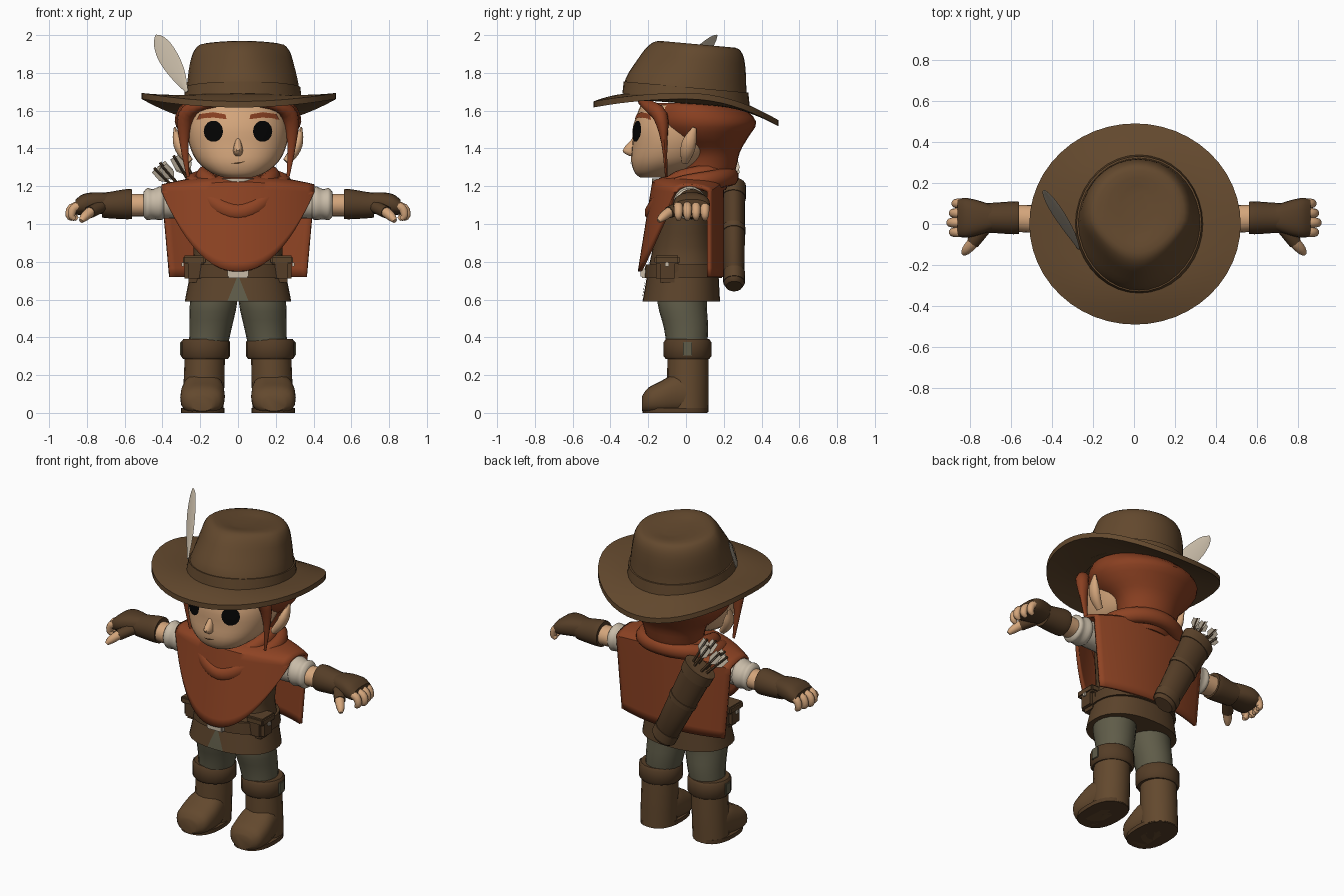
import bpy
import bmesh
import math
import random
from mathutils import Vector

random.seed(4)
if "Cube" in bpy.data.objects:
    bpy.data.objects.remove(bpy.data.objects["Cube"])


def make_material(name, red, green, blue):
    material = bpy.data.materials.new(name)
    material.use_nodes = True
    colour = (red, green, blue, 1)
    material.diffuse_color = colour
    material.node_tree.nodes["Principled BSDF"].inputs["Base Color"].default_value = colour
    return material


FELT = make_material("brown felt", .125, .066, .027)
LEATHER = make_material("dark leather", .09, .047, .02)
TUNIC = make_material("tunic brown", .105, .056, .024)
CLOTH = make_material("rust cloth", .27, .056, .017)
HAIR = make_material("auburn hair", .25, .05, .015)
SKIN = make_material("skin", .66, .38, .2)
CREAM = make_material("cream linen", .58, .5, .39)
TROUSERS = make_material("olive grey", .115, .107, .066)
BLACK = make_material("black", .001, .001, .001)


def finish(name, bm, material, mirror=False):
    bmesh.ops.recalc_face_normals(bm, faces=bm.faces)
    mesh = bpy.data.meshes.new(name)
    bm.to_mesh(mesh)
    bm.free()
    mesh.materials.append(material)
    obj = bpy.data.objects.new(name, mesh)
    bpy.context.collection.objects.link(obj)
    bpy.ops.object.select_all(action='DESELECT')
    obj.select_set(True)
    bpy.context.view_layer.objects.active = obj
    bpy.ops.object.shade_smooth_by_angle(angle=math.radians(40))
    if mirror:
        obj.modifiers.new("mirror", 'MIRROR')
    return obj


def skin_rings(name, rings, material, closed=False, caps=True, wrap=True, mirror=False):
    """Join rows of points with quads."""
    bm = bmesh.new()
    rows = [[bm.verts.new(point) for point in ring] for ring in rings]
    count = len(rows[0])
    pairs = list(zip(rows, rows[1:])) + ([(rows[-1], rows[0])] if closed else [])
    for low, high in pairs:
        for i in range(count if wrap else count - 1):
            j = (i + 1) % count
            bm.faces.new((low[i], low[j], high[j], high[i]))
    if caps and not closed:
        bm.faces.new(rows[0])
        bm.faces.new(rows[-1])
    return finish(name, bm, material, mirror)


def smooth_rows(rows, steps, closed):
    """Run a smooth spline through the rows."""
    count, result = len(rows), []
    pick = lambda i: rows[i % count] if closed else rows[min(max(i, 0), count - 1)]
    for i in range(count if closed else count - 1):
        near = [pick(i + k) for k in (-1, 0, 1, 2)]
        for step in range(steps):
            t = step / steps
            result.append([b + (c - a) * t / 2 + (a - 2.5 * b + 2 * c - d / 2) * t * t
                           + (1.5 * (b - c) + (d - a) / 2) * t ** 3
                           for a, b, c, d in zip(*near)])
    return result if closed else result + [list(rows[-1])]


def sweep(name, rows, material, aim=None, side=(1, 0, 0), sides=20, power=2.0,
          steps=3, closed=False, mirror=False):
    """Rows hold x, y, z and two radii; aim fixes the direction of every ring."""
    rows = smooth_rows(rows, steps, closed)
    centres = [Vector(row[:3]) for row in rows]
    count, rings = len(rows), []
    bend = lambda value: math.copysign(abs(value) ** (2 / power), value)
    for i, row in enumerate(rows):
        after = centres[(i + 1) % count] if closed else centres[min(i + 1, count - 1)]
        before = centres[i - 1] if closed or i else centres[0]
        ahead = Vector(aim) if aim else (after - before).normalized()
        across = Vector(side) - ahead * ahead.dot(Vector(side))
        across.normalize()
        upward = ahead.cross(across)
        angles = [math.tau * k / sides for k in range(sides)]
        rings.append([centres[i] + across * row[3] * bend(math.cos(a))
                      + upward * row[4] * bend(math.sin(a)) for a in angles])
    return skin_rings(name, rings, material, closed, mirror=mirror)


def box(name, centre, size, material, mirror=False):
    bm = bmesh.new()
    bmesh.ops.create_cube(bm, size=1)
    for vert in bm.verts:
        vert.co = Vector(c + v * s for c, v, s in zip(centre, vert.co, size))
    bmesh.ops.bevel(bm, geom=bm.edges[:], offset=min(size) * .2, segments=2, affect='EDGES')
    return finish(name, bm, material, mirror)


def decal(name, outline, target, material, mirror=False):
    """A thin painted patch projected onto the front of another part."""
    bm = bmesh.new()
    bm.faces.new([bm.verts.new((x, -.6, z)) for x, z in outline])
    bmesh.ops.poke(bm, faces=bm.faces[:])
    obj = finish(name, bm, material)
    wrap = obj.modifiers.new("wrap", 'SHRINKWRAP')
    wrap.target, wrap.offset = target, .006
    wrap.wrap_method, wrap.wrap_mode = 'PROJECT', 'ABOVE_SURFACE'
    wrap.use_project_y = True
    if mirror:
        obj.modifiers.new("mirror", 'MIRROR')


def reshape(obj, rule):
    for vert in obj.data.vertices:
        vert.co = rule(*vert.co)


UP, OUT, BACK, FORWARD = (0, 0, 1), (1, 0, 0), (0, 1, 0), (0, -1, 0)

# Head, ears and face
head = sweep("head", [(0, -.17, 1.245, .07, .07), (0, -.15, 1.27, .14, .12), (0, -.09, 1.33, .215, .2),
                      (0, -.05, 1.42, .258, .235), (0, -.02, 1.52, .27, .26), (0, 0, 1.63, .25, .24)],
             SKIN, UP, sides=32, power=2.3)
sweep("neck", [(0, 0, 1.08, .1, .09), (0, -.02, 1.3, .1, .09)], SKIN, UP)
sweep("nose", [(0, -.265, 1.46, .01, .012), (0, -.293, 1.39, .026, .045), (0, -.275, 1.36, .016, .025)],
      SKIN, UP, sides=10)
sweep("ear", [(.255, -.005, 1.33, .02, .02), (.295, .005, 1.38, .028, .036), (.32, .02, 1.44, .026, .036),
              (.335, .045, 1.51, .005, .01)], SKIN, sides=12, mirror=True)
eye = [(.128 + .05 * math.cos(a), 1.49 + .056 * math.sin(a))
       for a in (math.tau * k / 14 for k in range(14))]
decal("eye", eye, head, BLACK, True)
decal("eyebrow", [(.06, 1.553), (.13, 1.562), (.215, 1.55), (.2, 1.58), (.13, 1.59), (.065, 1.578)],
      head, HAIR, True)
decal("mouth", [(-.04, 1.322), (0, 1.318), (.045, 1.333), (0, 1.328)], head, LEATHER)

# Hair
sweep("hair_back", [(0, .09, 1.18, .17, .12), (0, .11, 1.28, .18, .15), (0, .12, 1.38, .21, .165),
                    (0, .09, 1.46, .29, .24), (0, .08, 1.54, .335, .292), (0, .05, 1.62, .31, .245),
                    (0, .02, 1.64, .27, .19)], HAIR, UP, sides=28)
sweep("hair_lock", [(.1, -.225, 1.65, .03, .03), (.21, -.195, 1.625, .035, .03), (.275, -.135, 1.57, .04, .045),
                    (.285, -.115, 1.43, .016, .024), (.265, -.105, 1.25, .006, .008)],
      HAIR, side=FORWARD, sides=12, mirror=True)

# Hat: pinched crown, band and curved brim
def hat_shape(x, y, z):
    pinch = min(1, max(0, -y) / .3) * max(0, z - 1.7) * 1.7
    return Vector((.02 + (x - .02) * (1 - pinch), y, z - .09 * y))


crown = sweep("hat_crown", [(.025, 0, 1.64, .305, .33), (.025, 0, 1.74, .295, .32), (.02, .03, 1.85, .275, .285),
                            (.02, .05, 1.925, .25, .25), (.02, .06, 1.957, .2, .2), (.02, .06, 1.945, .05, .1)],
              FELT, UP, sides=36)
band = sweep("hat_band", [(.025, 0, 1.66, .312, .337), (.025, 0, 1.725, .305, .33)],
             FELT, UP, sides=36, steps=1)
for part in (crown, band):
    reshape(part, hat_shape)


def brim_point(angle, reach, lift):
    cosine, sine = math.cos(angle), math.sin(angle)
    x, y = .005 + cosine * (.27 + .245 * reach), sine * (.29 + .2 * reach)
    edge = 1.68 - .045 * max(0, -sine) ** 2 - .145 * max(0, sine) ** 2
    inner = 1.655 - .08 * y
    return Vector((x, y, inner + (edge - inner) * reach ** 1.3 + lift))


reaches = [k / 5 for k in range(6)]
layers = [(r, .014) for r in reaches] + [(r, -.018) for r in reversed(reaches)]
skin_rings("hat_brim", [[brim_point(math.tau * k / 48, r, lift) for k in range(48)] for r, lift in layers],
           FELT, closed=True)
sweep("feather", [(-.27, -.12, 1.7, .008, .004), (-.32, -.03, 1.8, .045, .004), (-.38, .07, 1.9, .055, .004),
                  (-.42, .14, 1.97, .035, .003), (-.435, .165, 2, .004, .002)],
      CREAM, side=(.6, -.2, .55), sides=8)

# Poncho: one sheet from the front hem over the shoulders to the back hem
def poncho_point(u, w):
    round_off = 1 - u * u
    top = 1.26 - .05 * u * u
    hem = .75 + .42 * abs(u) ** 2.2 if w < 0 else .72
    arc = min(1, abs(w) / .3)
    fall = max(0, abs(w) - .3) / .7
    z = top - .04 * (1 - math.cos(arc * math.pi / 2))
    z += (hem - z) * fall
    depth = (.05 + .13 * round_off + .16 * (1.22 - z)) if w < 0 else (.13 + .07 * round_off)
    y = math.copysign(depth * math.sin(arc * math.pi / 2), w)
    return Vector((u * (.405 - .04 * fall * (w > 0)), y, z))


sheet = [[poncho_point(i / 12, j / 14) for i in range(-12, 13)] for j in range(-14, 15)]
poncho = skin_rings("poncho", sheet, CLOTH, caps=False, wrap=False)
poncho.modifiers.new("thickness", 'SOLIDIFY').thickness = .02

# Scarf rolls and shirt collar
for number, (wide, deep, height, dip) in enumerate([(.18, .175, 1.25, .08), (.24, .205, 1.215, .12)]):
    turns = [math.tau * k / 16 for k in range(16)]
    loop = [(wide * math.cos(a), .03 + deep * math.sin(a),
             height + .035 * math.sin(a) - dip * max(0, -math.sin(a)) ** 3, .05, .045) for a in turns]
    sweep(f"scarf_roll_{number + 1}", loop, CLOTH, side=UP, sides=10, closed=True)
sweep("collar", [(0, -.03, 1.1, .13, .14), (0, -.05, 1.24, .12, .13)], CREAM, UP)

# Tunic, belt, buckle and pouches
tunic = sweep("tunic", [(0, 0, 1.2, .25, .1), (0, 0, 1.1, .27, .14), (0, -.01, .88, .235, .165),
                        (0, -.015, .76, .25, .185), (0, -.025, .59, .282, .205)], TUNIC, UP, sides=32, power=2.3)
decal("tunic_slit", [(-.055, .592), (.055, .592), (.004, .72), (-.004, .72)], tunic, TROUSERS)
sweep("belt", [(0, -.015, .715, .268, .205), (0, -.015, .785, .259, .2)], LEATHER, UP,
      sides=32, power=2.3, steps=1)
box("buckle", (0, -.225, .74), (.11, .03, .05), CREAM)
box("pouch", (.228, -.1, .755), (.11, .12, .13), LEATHER, True)
box("pouch_flap", (.232, -.1, .81), (.12, .135, .045), TUNIC, True)
box("pouch_button", (.292, -.1, .785), (.012, .022, .022), CREAM, True)

# Legs and boots
sweep("trouser_leg", [(.12, -.01, .7, .118, .13), (.13, -.02, .58, .125, .13), (.145, 0, .45, .112, .117),
                      (.16, .005, .33, .1, .105)], TROUSERS, UP, mirror=True)
sweep("boot_shaft", [(.185, .01, .005, .108, .108), (.18, .01, .16, .108, .11), (.175, .01, .32, .106, .108)],
      FELT, UP, mirror=True)
foot = sweep("boot_foot", [(.185, .03, .1, .1, .1), (.185, -.05, .1, .112, .11), (.188, -.13, .08, .118, .09),
                           (.19, -.2, .065, .105, .068), (.19, -.232, .05, .06, .04)],
             FELT, FORWARD, power=2.5, mirror=True)
reshape(foot, lambda x, y, z: Vector((x, y, max(0, z))))
sweep("boot_sole", [(.187, -.057, 0, .116, .172), (.187, -.057, .025, .116, .172)], LEATHER, UP,
      sides=24, power=2.4, steps=1, mirror=True)
sweep("boot_cuff", [(.172, .008, .285, .118, .115), (.172, .008, .3, .13, .126), (.172, .008, .375, .13, .126),
                    (.172, .008, .39, .118, .115)], LEATHER, UP, steps=1, mirror=True)
box("cuff_tab", (.301, .008, .34), (.012, .05, .07), TROUSERS, True)

# Arms: sleeve, rolled cuff, forearm, bracer, glove and fingers
def limb(name, rows, material, **options):
    sweep(name, rows, material, OUT, BACK, mirror=True, **options)


limb("sleeve", [(.2, .02, 1.11, .08, .085), (.4, .02, 1.11, .075, .08)], CREAM)
limb("sleeve_cuff", [(.385, .02, 1.11, .07, .075), (.41, .02, 1.11, .088, .09), (.45, .02, 1.105, .08, .08),
                     (.48, .02, 1.105, .084, .085), (.5, .02, 1.105, .065, .065)], CREAM)
limb("forearm", [(.4, .02, 1.1, .07, .06), (.62, .03, 1.1, .065, .06)], SKIN)
limb("bracer", [(.56, .03, 1.105, .078, .078), (.59, .03, 1.105, .08, .08), (.68, .03, 1.1, .074, .07),
                (.72, .03, 1.1, .072, .066)], LEATHER)
limb("glove", [(.69, .03, 1.11, .062, .055), (.76, .03, 1.11, .085, .058), (.82, .03, 1.103, .097, .055),
               (.86, .03, 1.09, .09, .04)], LEATHER, power=2.5)
for number, y in enumerate((-.04, .007, .053, .1)):
    tip = .905 - .012 * abs(number - 1)
    sweep(f"finger_{number + 1}", [(.82, y, 1.1, .024, .026), (tip - .025, y, 1.085, .024, .024),
                                   (tip - .012, y, 1.045, .021, .021), (tip - .03, y, 1.025, .012, .012)],
          SKIN, side=BACK, sides=10, mirror=True)
sweep("thumb", [(.74, -.03, 1.085, .03, .032), (.78, -.085, 1.065, .028, .03), (.815, -.125, 1.035, .023, .024),
                (.83, -.145, 1.015, .012, .012)], SKIN, side=UP, sides=10, mirror=True)
sweep("thumb_cover", [(.73, -.02, 1.09, .034, .036), (.785, -.09, 1.062, .033, .034)],
      LEATHER, side=UP, sides=10, mirror=True)

# Quiver with bands and arrows
mouth, base = Vector((-.275, .25, 1.2)), Vector((-.01, .255, .67))


def quiver_ring(t, scale):
    return (*mouth.lerp(base, t), (.1 - .025 * t) * scale, (.064 - .01 * t) * scale)


sweep("quiver", [quiver_ring(0, 1), quiver_ring(.5, 1), quiver_ring(.97, 1), quiver_ring(1, .8)],
      LEATHER, steps=1)
for number, (start, end) in enumerate([(0, .12), (.42, .47), (.86, .96)]):
    sweep(f"quiver_band_{number + 1}", [quiver_ring(start, 1.06), quiver_ring(end, 1.06)], TUNIC, steps=1)
along = (mouth - base).normalized()
for number in range(6):
    angle = math.tau * number / 6
    offset = Vector((.06 * math.cos(angle), .03 * math.sin(angle), .03 * math.cos(angle)))
    foot_end = mouth + offset * .8
    nock = foot_end + offset * .4 + along * random.uniform(.14, .19) + Vector((-.03, -.035, 0))
    sweep(f"arrow_{number + 1}", [(*foot_end, .008, .008), (*nock, .008, .008)], LEATHER, sides=6, steps=1)
    for blade, facing in enumerate((OUT, BACK)):
        sweep(f"fletching_{number + 1}_{blade + 1}",
              [(*foot_end.lerp(nock, t), width, .003) for t, width in ((.42, .008), (.6, .03), (.95, .026))],
              CREAM, side=facing, sides=4, steps=1)
